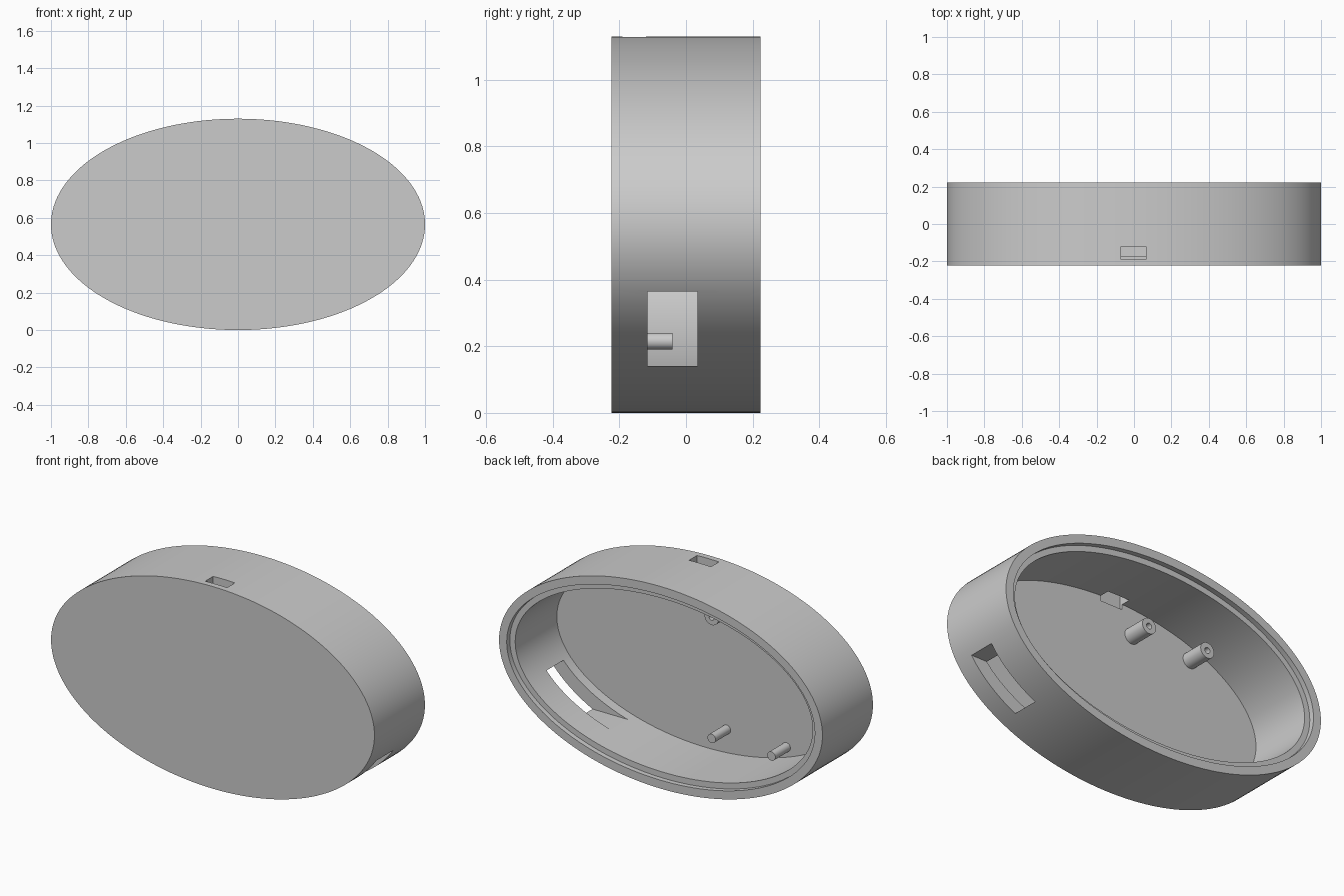
import bpy, bmesh
from math import cos, sin, pi, radians

cube = bpy.data.objects.get("Cube")
if cube:
    bpy.data.objects.remove(cube, do_unlink=True)

# Single plain grey
grey = bpy.data.materials.new("light_grey")
grey.use_nodes = True
colour = (0.6, 0.6, 0.6, 1)
grey.diffuse_color = colour
grey.node_tree.nodes["Principled BSDF"].inputs["Base Color"].default_value = colour


def loft(name, rings, x, z, sides):
    """Join elliptical rings (half width, half height, y) and cap both ends."""
    bm = bmesh.new()
    loops = []
    for a, b, y in rings:
        angles = [2 * pi * i / sides for i in range(sides)]
        loops.append([bm.verts.new((x + a * cos(t), y, z + b * sin(t))) for t in angles])
    for low, high in zip(loops, loops[1:]):
        for i in range(sides):
            j = (i + 1) % sides
            bm.faces.new((low[i], low[j], high[j], high[i]))
    bm.faces.new(loops[0])
    bm.faces.new(loops[-1])
    bmesh.ops.recalc_face_normals(bm, faces=bm.faces)
    mesh = bpy.data.meshes.new(name)
    bm.to_mesh(mesh)
    bm.free()
    mesh.materials.append(grey)
    obj = bpy.data.objects.new(name, mesh)
    bpy.context.collection.objects.link(obj)
    return obj


def activate(obj):
    bpy.ops.object.select_all(action='DESELECT')
    obj.select_set(True)
    bpy.context.view_layer.objects.active = obj


def cut_box(target, low, high):
    """Cut a box-shaped opening between two corners."""
    centre = [(p + q) / 2 for p, q in zip(low, high)]
    bpy.ops.mesh.primitive_cube_add(size=1, location=centre)
    box = bpy.context.object
    box.name = "opening_cutter"
    box.scale = [q - p for p, q in zip(low, high)]
    box.hide_render = True
    box.data.materials.append(grey)
    activate(target)
    mod = target.modifiers.new("opening", 'BOOLEAN')
    mod.operation = 'DIFFERENCE'
    mod.solver = 'EXACT'
    mod.object = box
    bpy.ops.object.modifier_apply(modifier=mod.name)
    bpy.data.objects.remove(box, do_unlink=True)


MID = 0.565      # height of the ellipse centre
BACK = 0.223     # open rear rim
LEDGE = 0.195    # seat for a lid
FLOOR = -0.173   # inside of the front plate
TIP = -0.04      # ends of the posts

# Oval shell: closed front, open back with a stepped rim
shell = loft("oval_shell", [
    (1, MID, -BACK), (1, MID, BACK),
    (0.953, 0.518, BACK), (0.953, 0.518, LEDGE),
    (0.92, 0.485, LEDGE), (0.92, 0.485, FLOOR)], 0, MID, 144)

# Side window and small top slot
cut_box(shell, (0.3, -0.115, 0.14), (1.2, 0.035, 0.365))
cut_box(shell, (-0.07, -0.19, 1.02), (0.065, -0.12, 1.3))
parts = [shell]

# Hollow screw posts above, solid locating pegs below
root = FLOOR - 0.01
for side, x in (("inner", -0.13), ("outer", -0.5)):
    parts.append(loft("screw_post_" + side, [
        (0.043, 0.043, root), (0.043, 0.043, TIP),
        (0.016, 0.016, TIP), (0.016, 0.016, FLOOR + 0.01)], x, 0.892, 32))
    parts.append(loft("locating_peg_" + side, [
        (0.025, 0.025, root), (0.025, 0.025, TIP)], x, 0.215, 32))

for part in parts:
    activate(part)
    bpy.ops.object.shade_smooth_by_angle(angle=radians(30))
